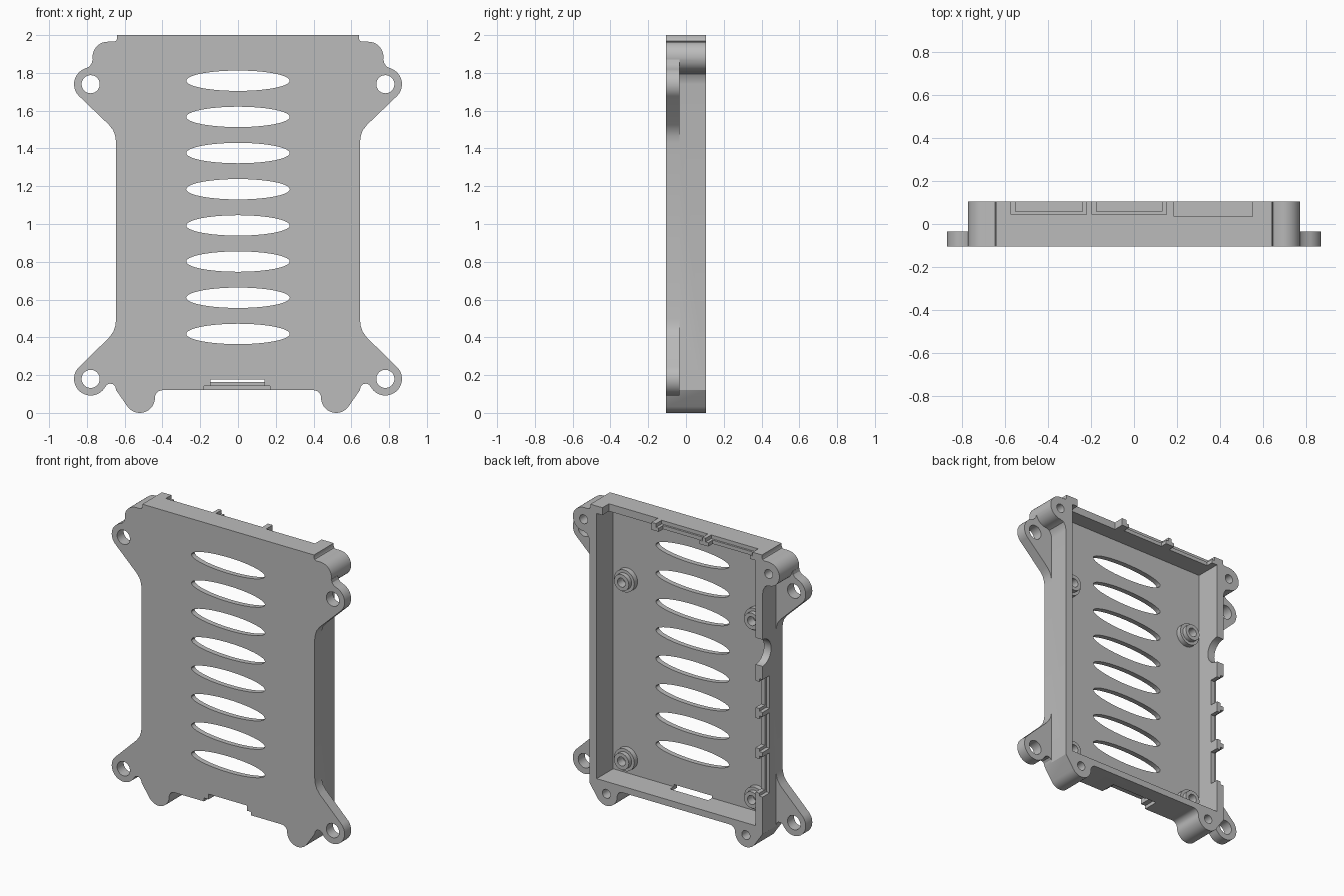
import bpy, bmesh, math
from mathutils import Vector

if "Cube" in bpy.data.objects:
    bpy.data.objects.remove(bpy.data.objects["Cube"])

FRONT, BACK, FLOOR, EAR = -0.105, 0.105, -0.07, -0.035

grey = bpy.data.materials.new("light_grey")
grey.diffuse_color = (0.5, 0.5, 0.5, 1)
grey.use_nodes = True
grey.node_tree.nodes["Principled BSDF"].inputs["Base Color"].default_value = grey.diffuse_color


def arc(cx, cz, r, a0, a1, n=16, rz=None):
    """Points of an arc in the xz plane, angles in degrees."""
    rz = rz or r
    angles = [math.radians(a0 + (a1 - a0) * i / n) for i in range(n + 1)]
    return [(cx + r * math.cos(a), cz + rz * math.sin(a)) for a in angles]


def ellipse(cx, cz, r, rz=None, n=32):
    return arc(cx, cz, r, 0, 360, n, rz)[:-1]


def prism(name, pts, y0, y1):
    """Solid made by pushing an xz outline from y0 to y1."""
    bm = bmesh.new()
    face = bm.faces.new([bm.verts.new((x, y0, z)) for x, z in pts])
    moved = bmesh.ops.extrude_face_region(bm, geom=[face])["geom"]
    bmesh.ops.translate(bm, vec=Vector((0, y1 - y0, 0)),
                        verts=[v for v in moved if isinstance(v, bmesh.types.BMVert)])
    bmesh.ops.recalc_face_normals(bm, faces=bm.faces)
    mesh = bpy.data.meshes.new(name)
    bm.to_mesh(mesh)
    bm.free()
    mesh.materials.append(grey)
    ob = bpy.data.objects.new(name, mesh)
    bpy.context.collection.objects.link(ob)
    return ob


def box(name, x0, x1, y0, y1, z0, z1):
    return prism(name, [(x0, z0), (x1, z0), (x1, z1), (x0, z1)], y0, y1)


def combine(target, tool, operation):
    """Apply a boolean and throw the tool away."""
    mod = target.modifiers.new("cut", "BOOLEAN")
    mod.operation, mod.object, mod.solver = operation, tool, "EXACT"
    bpy.context.view_layer.objects.active = target
    bpy.ops.object.modifier_apply(modifier=mod.name)
    bpy.data.objects.remove(tool)


def cut(target, tool):
    combine(target, tool, "DIFFERENCE")


def smooth(ob):
    bpy.ops.object.select_all(action="DESELECT")
    ob.select_set(True)
    bpy.context.view_layer.objects.active = ob
    bpy.ops.object.shade_smooth_by_angle(angle=math.radians(30))


# Full-depth body with its four corner screw bosses
half = arc(0.40, 0.08, 0.04, 90, 0, 6)
half += arc(0.52, 0.08, 0.08, 180, 325, 18)[1:]
half += [(0.645, 0.12), (0.645, 1.74), (0.65, 1.77), (0.665, 1.795)]
half += arc(0.69, 1.885, 0.08, -90, 90, 18)
half += [(0.655, 1.965), (0.645, 1.97), (0.64, 1.98), (0.64, 2.0)]
shell = prism("case_shell", half + [(-x, z) for x, z in reversed(half)], FRONT, BACK)

# Thin mounting ears at the four corners
upper_ear = [(0.6, 1.43), (0.645, 1.43), (0.65, 1.465), (0.66, 1.495), (0.683, 1.525)]
upper_ear += arc(0.78, 1.74, 0.088, -45, 65, 20)
upper_ear += [(0.79, 1.832), (0.775, 1.848), (0.77, 1.87), (0.6, 1.87)]
lower_ear = [(0.6, 0.5), (0.645, 0.5), (0.65, 0.46), (0.66, 0.43), (0.683, 0.398)]
lower_ear += arc(0.78, 0.18, 0.088, 45, -142, 28)
lower_ear += [(0.695, 0.148), (0.68, 0.155), (0.662, 0.152), (0.65, 0.14), (0.645, 0.12), (0.6, 0.12)]
for side in (-1, 1):
    for ear in (upper_ear, lower_ear):
        combine(shell, prism("ear", [(side * x, z) for x, z in ear], FRONT, EAR), "UNION")

# Open tray and vent slots
cut(shell, box("tray", -0.592, 0.592, FLOOR, 0.2, 0.163, 1.95))
for i in range(8):
    cut(shell, prism("vent", ellipse(0, 0.418 + 0.1915 * i, 0.274, 0.054, 48), -0.2, 0))

# Ear holes and blind boss holes
for side in (-1, 1):
    for z in (0.18, 1.74):
        cut(shell, prism("ear_hole", ellipse(side * 0.78, z, 0.048), -0.2, 0))
    for x, z in ((0.52, 0.08), (0.69, 1.885)):
        cut(shell, prism("boss_hole", ellipse(side * x, z, 0.03, n=24), -0.03, 0.2))

# Stepped socket openings in the top wall
for x0, x1 in ((-0.57, -0.22), (-0.195, 0.15)):
    cut(shell, box("socket_recess", x0, x1, 0.045, 0.2, 1.975, 2.1))
    cut(shell, box("socket", x0 + 0.02, x1 - 0.02, 0.058, 0.2, 1.9, 2.1))
cut(shell, box("wide_socket", 0.185, 0.55, 0.035, 0.2, 1.9, 2.1))

# Stepped port openings and round jack opening in the left wall
for z0, z1 in ((0.94, 1.16), (0.67, 0.91), (0.37, 0.64)):
    cut(shell, box("port_recess", -0.8, -0.62, 0.03, 0.2, z0, z1))
    cut(shell, box("port", -0.8, -0.5, 0.045, 0.2, z0 + 0.02, z1 - 0.02))
cut(shell, prism("jack_recess", ellipse(-0.71, 1.34, 0.09), 0.2, 0.21))
jack = prism("jack", ellipse(0, 0, 0.09), -0.1, 0.1)
jack.rotation_euler = (0, 0, math.pi / 2)
jack.location = (-0.62, 0.105, 1.34)
bpy.context.view_layer.update()
cut(shell, jack)

# Card slot through the bottom edge
cut(shell, box("card_recess", -0.18, 0.17, -0.2, 0.0, 0.0, 0.143))
cut(shell, box("card_slot", -0.145, 0.14, -0.2, -0.03, 0.0, 0.178))
smooth(shell)

# Board standoffs, wide base and narrow top
for x in (-0.485, 0.485):
    for z in (0.265, 1.47):
        post = prism("standoff", ellipse(x, z, 0.075), FLOOR - 0.01, -0.035)
        combine(post, prism("collar", ellipse(x, z, 0.055), -0.06, -0.005), "UNION")
        cut(post, prism("screw_hole", ellipse(x, z, 0.03, n=24), -0.065, 0.1))
        smooth(post)
